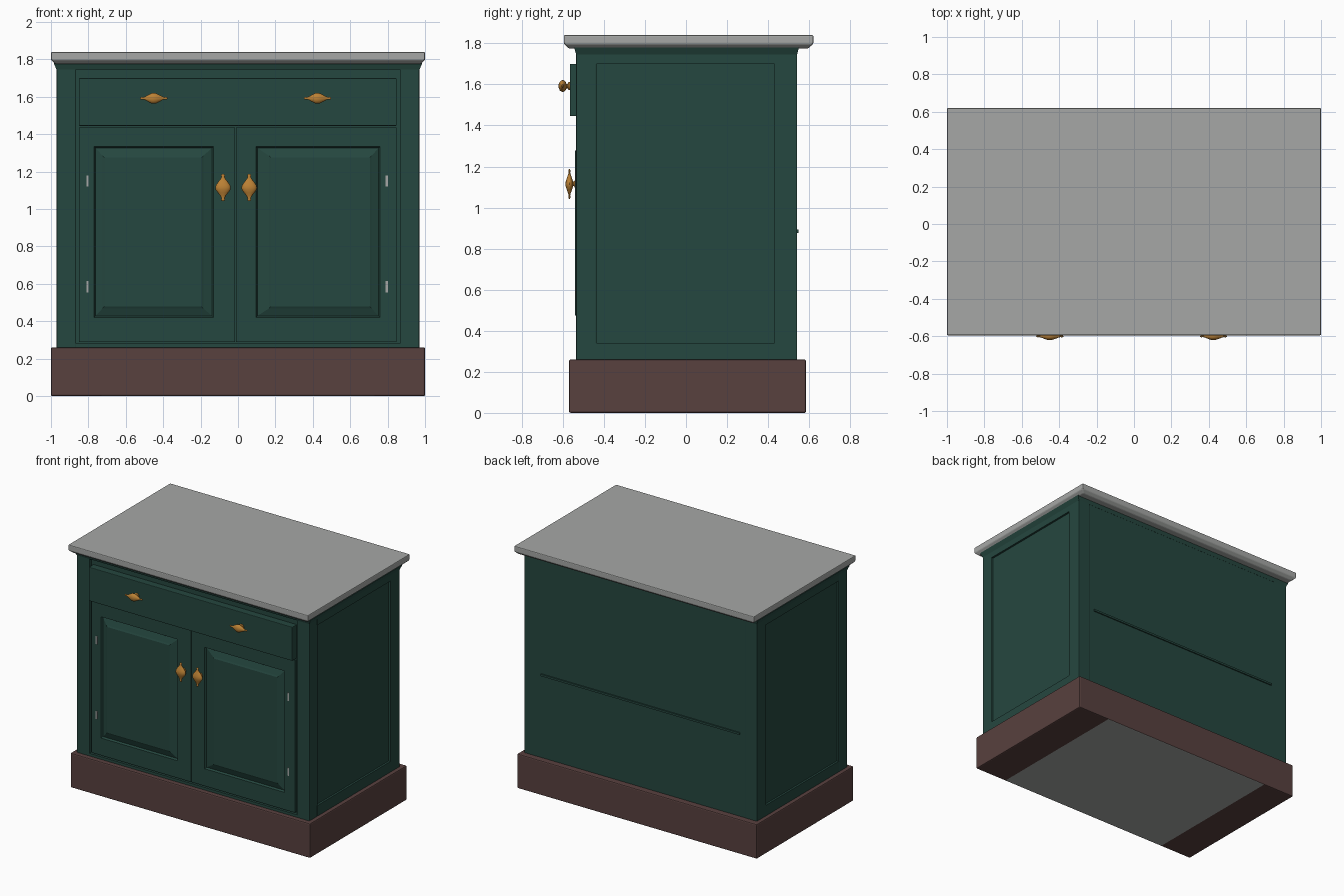
import bpy, bmesh, math
from mathutils import Vector, Matrix

if "Cube" in bpy.data.objects:
    bpy.data.objects.remove(bpy.data.objects["Cube"])


def material(name, rgb):
    m = bpy.data.materials.new(name)
    m.diffuse_color = (*rgb, 1)
    m.use_nodes = True
    m.node_tree.nodes["Principled BSDF"].inputs["Base Color"].default_value = m.diffuse_color
    return m


GREEN = material("dark green paint", (0.0185, 0.063, 0.050))
BROWN = material("brown plinth wood", (0.098, 0.052, 0.049))
GREY = material("grey stone", (0.38, 0.39, 0.38))
BRASS = material("brass", (0.50, 0.22, 0.035))


def finish(name, bm, mat, bevel=0, segments=2):
    bmesh.ops.recalc_face_normals(bm, faces=bm.faces)
    me = bpy.data.meshes.new(name)
    bm.to_mesh(me)
    bm.free()
    me.materials.append(mat)
    ob = bpy.data.objects.new(name, me)
    bpy.context.collection.objects.link(ob)
    if bevel:
        mod = ob.modifiers.new("soft edges", 'BEVEL')
        mod.width = bevel
        mod.segments = segments
        mod.limit_method = 'ANGLE'
    return ob


def loft(name, rings, mat, bevel=0, segments=2):
    """Join equal point rings into a closed solid."""
    bm = bmesh.new()
    vs = [[bm.verts.new(p) for p in r] for r in rings]
    n = len(vs[0])
    for a, b in zip(vs, vs[1:]):
        for i in range(n):
            j = (i + 1) % n
            bm.faces.new((a[i], a[j], b[j], b[i]))
    bm.faces.new(vs[0])
    bm.faces.new(vs[-1])
    return finish(name, bm, mat, bevel, segments)


def flat(x0, x1, y0, y1, z):      # horizontal rectangle
    return [(x0, y0, z), (x1, y0, z), (x1, y1, z), (x0, y1, z)]


def upright(x0, x1, z0, z1, y):   # rectangle facing the front
    return [(x0, y, z0), (x1, y, z0), (x1, y, z1), (x0, y, z1)]


def box(name, x0, x1, y0, y1, z0, z1, mat=GREEN, bevel=0, segments=2):
    return loft(name, [flat(x0, x1, y0, y1, z0), flat(x0, x1, y0, y1, z1)],
                mat, bevel, segments)


# Plinth, with a grey band across the underside
plinth = box("plinth", -1, 1, -0.57, 0.585, 0, 0.26, BROWN, 0.008)
plinth.data.materials.append(GREY)
bm = bmesh.new()
bm.from_mesh(plinth.data)
for x in (-0.73, 0.73):
    bmesh.ops.bisect_plane(bm, geom=bm.verts[:] + bm.edges[:] + bm.faces[:],
                           plane_co=(x, 0, 0), plane_no=(1, 0, 0))
for f in bm.faces:
    f.normal_update()
    if f.normal.z < -0.9 and abs(f.calc_center_median().x) < 0.7:
        f.material_index = 1
bm.to_mesh(plinth.data)
bm.free()

# Carcass: core, corner posts and rails leave recessed side panels
box("carcass_core", -0.955, 0.955, -0.512, 0.54, 0.25, 1.78)
for s, side in ((-1, "left"), (1, "right")):
    def sided(name, xa, xb, *rest, **kw):
        x0, x1 = sorted((s * xa, s * xb))
        return box(f"{side}_{name}", x0, x1, *rest, **kw)
    sided("front_post", 0.865, 0.97, -0.535, -0.435, 0.25, 1.78, bevel=0.007)
    sided("back_post", 0.87, 0.97, 0.43, 0.541, 0.25, 1.78, bevel=0.004)
    sided("side_bottom_rail", 0.9, 0.97, -0.44, 0.435, 0.25, 0.34)
    sided("side_top_rail", 0.9, 0.97, -0.44, 0.435, 1.70, 1.78)
box("front_top_rail", -0.87, 0.87, -0.535, -0.5, 1.745, 1.78)
box("front_bottom_rail", -0.87, 0.87, -0.535, -0.5, 0.25, 0.28)
box("back_ridge", -0.83, 0.83, 0.53, 0.549, 0.877, 0.892)

# Small crown under the worktop
loft("crown", [flat(-0.97, 0.97, -0.535, 0.541, 1.745),
               flat(-0.985, 0.985, -0.545, 0.55, 1.78)], GREEN)

# Worktop with an undercut lower edge
loft("worktop", [flat(-0.975, 0.975, -0.57, 0.595, 1.775),
                 flat(-1, 1, -0.595, 0.62, 1.797),
                 flat(-1, 1, -0.595, 0.62, 1.84)], GREY, 0.006)

# Drawer front
box("drawer_front", -0.85, 0.848, -0.565, -0.5, 1.445, 1.70, bevel=0.004)

# Doors: flat frame, sunk moulding, raised and fielded panel
doors = (("left_door", (-0.85, -0.017), (-0.77, -0.13), (-0.715, -0.195)),
         ("right_door", (-0.012, 0.848), (0.095, 0.76), (0.175, 0.705)))
for name, frame, sunk, field in doors:
    loft(name, [upright(*frame, 0.29, 1.437, -0.5),
                upright(*frame, 0.29, 1.437, -0.534),
                upright(*sunk, 0.42, 1.335, -0.534),
                upright(sunk[0] + 0.008, sunk[1] - 0.008, 0.428, 1.327, -0.520),
                upright(field[0] - 0.01, field[1] + 0.01, 0.468, 1.285, -0.535),
                upright(*field, 0.478, 1.275, -0.540)], GREEN)

# Hinges on the outer stiles
for x in (-0.805, 0.795):
    for z in (0.585, 1.15):
        box("hinge", x - 0.006, x + 0.006, -0.538, -0.53, z - 0.03, z + 0.03, GREY)


# Brass spindle handles on short stems
def handle(name, x, z, face_y, depth, radius, half, turn):
    profile = [(0.06, -1), (0.2, -0.96), (0.26, -0.88), (0.2, -0.78),
               (0.36, -0.6), (0.68, -0.38), (0.96, -0.16), (1, 0),
               (0.92, 0.18), (0.62, 0.42), (0.34, 0.62), (0.2, 0.78),
               (0.27, 0.88), (0.2, 0.96), (0.06, 1)]
    thick = depth * 0.36
    n = 16
    centre = Vector((x, face_y - depth + thick, z))
    rot = Matrix.Rotation(turn, 3, 'Y')
    rings = []
    for r, t in profile:
        ring = []
        for i in range(n):
            a = 2 * math.pi * i / n
            p = Vector((r * radius * math.cos(a), r * thick * math.sin(a), t * half))
            ring.append(centre + rot @ p)
        rings.append(ring)
    grip = loft(name, rings, BRASS)
    stem = [(0.020, 0.004), (0.020, -0.006), (0.011, -0.012),
            (0.011, -depth + thick)]
    base = loft(name + "_stem",
                [[(x + r * math.cos(2 * math.pi * i / n), face_y + y,
                   z + r * math.sin(2 * math.pi * i / n)) for i in range(n)]
                 for r, y in stem], BRASS)
    for ob in (grip, base):
        bpy.ops.object.select_all(action='DESELECT')
        ob.select_set(True)
        bpy.context.view_layer.objects.active = ob
        bpy.ops.object.shade_smooth_by_angle(angle=math.radians(45))


for x in (-0.45, 0.425):
    handle("drawer_handle", x, 1.592, -0.565, 0.056, 0.029, 0.073, math.pi / 2)
for x in (-0.08, 0.06):
    handle("door_handle", x, 1.115, -0.534, 0.053, 0.041, 0.073, 0)
